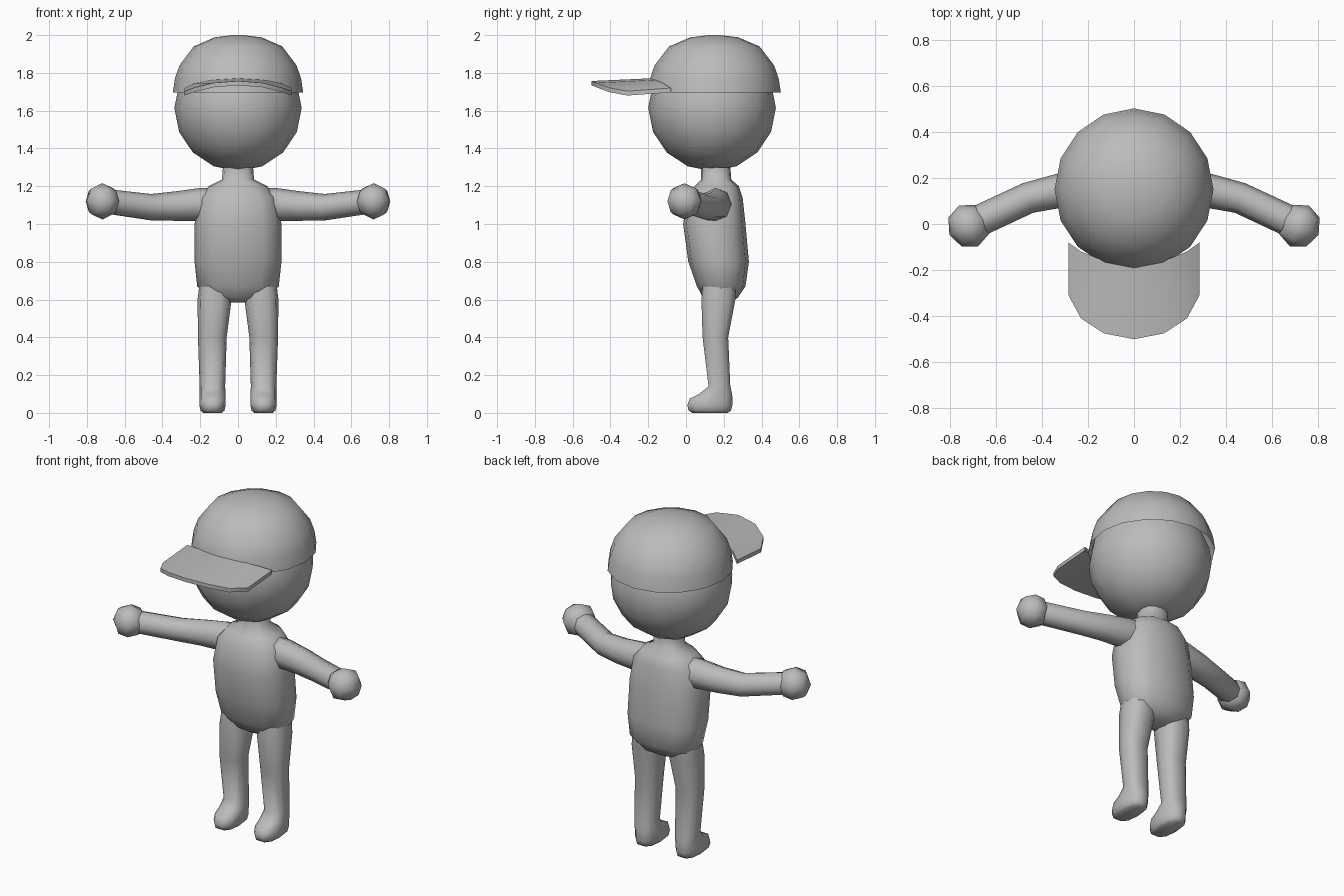
import bpy, bmesh, math
from mathutils import Vector, Matrix

if "Cube" in bpy.data.objects:
    bpy.data.objects.remove(bpy.data.objects["Cube"])

grey = bpy.data.materials.new("plain_grey")
grey.diffuse_color = (0.5, 0.5, 0.5, 1)
grey.use_nodes = True
grey.node_tree.nodes["Principled BSDF"].inputs["Base Color"].default_value = grey.diffuse_color


def finish(name, bm, angle=65, mirror=False):
    bmesh.ops.recalc_face_normals(bm, faces=bm.faces[:])
    me = bpy.data.meshes.new(name)
    bm.to_mesh(me)
    bm.free()
    me.materials.append(grey)
    me.shade_smooth()
    me.set_sharp_from_angle(angle=math.radians(angle))
    ob = bpy.data.objects.new(name, me)
    bpy.context.collection.objects.link(ob)
    if mirror:
        ob.modifiers.new("Mirror", 'MIRROR').use_mirror_merge = False
    return ob


def loft(rings, cap_start=True, cap_end=True):
    bm = bmesh.new()
    loops = [[bm.verts.new(p) for p in r] for r in rings]
    n = len(loops[0])
    for a, b in zip(loops, loops[1:]):
        for i in range(n):
            j = (i + 1) % n
            bm.faces.new((a[i], a[j], b[j], b[i]))
    if cap_start:
        bm.faces.new(loops[0])
    if cap_end:
        bm.faces.new(loops[-1])
    return bm


def oval(z, x0, x1, y0, y1, n=12, power=0.8):
    """Rounded-box section filling the given x and y range."""
    pts = []
    for i in range(n):
        a = math.tau * i / n
        c, s = math.cos(a), math.sin(a)
        u = math.copysign(abs(c) ** power, c) if abs(c) > 1e-6 else 0
        v = math.copysign(abs(s) ** power, s) if abs(s) > 1e-6 else 0
        pts.append(((x0 + x1) / 2 + u * (x1 - x0) / 2,
                    (y0 + y1) / 2 + v * (y1 - y0) / 2, z))
    return pts


def ball(name, n, radii, centre, turn=0, mirror=False):
    """Sphere made of a cube with n x n faces per side."""
    bm = bmesh.new()
    bmesh.ops.create_cube(bm, size=2)
    bmesh.ops.subdivide_edges(bm, edges=bm.edges[:], cuts=n - 1, use_grid_fill=True)
    rot = Matrix.Rotation(turn, 3, 'Z')
    for v in bm.verts:
        d = Vector([math.tan(c * math.pi / 4) for c in v.co]).normalized()
        v.co = rot @ Vector([d[k] * radii[k] for k in range(3)]) + Vector(centre)
    return finish(name, bm, 80, mirror)


# Head
ball("head", 4, (0.337, 0.338, 0.335), (0, 0.138, 1.615))

# Cap crown: open shell
crown = [(0.345, 1.697), (0.334, 1.77), (0.31, 1.84), (0.235, 1.94), (0.125, 1.988), (0.03, 2.0)]
rings = []
for r, z in crown:
    rings.append([(r * math.cos(math.tau * i / 16),
                   0.15 + 1.02 * r * math.sin(math.tau * i / 16), z) for i in range(16)])
finish("cap_crown", loft(rings, cap_start=False), 80)

# Cap visor: arched plate; columns are x, back y, back z, front y, front z
half = [(0.0, -0.17, 1.772, -0.5, 1.757), (0.13, -0.16, 1.763, -0.475, 1.747),
        (0.23, -0.12, 1.745, -0.41, 1.722), (0.284, -0.08, 1.72, -0.31, 1.703)]
cols = [(-x, *rest) for x, *rest in reversed(half[1:])] + half
t = 0.023
finish("cap_visor", loft([[(x, yb, zb), (x, yf, zf), (x, yf, zf - t), (x, yb, zb - t)]
                          for x, yb, zb, yf, zf in cols]), 35)

# Torso and neck
torso = [(1.30, .08, .08, .235), (1.235, .085, .08, .24), (1.20, .155, .045, .28),
         (1.14, .205, .005, .30), (1.0, .23, -.015, .315), (.8, .23, .012, .333),
         (.67, .216, .058, .315), (.61, .15, .09, .275), (.585, .06, .13, .23)]
finish("torso", loft([oval(z, -hx, hx, y0, y1) for z, hx, y0, y1 in torso]))

# Legs with feet
leg = [(.72, .04, .20, .09, .27), (.60, .034, .214, .078, .265), (.40, .06, .212, .085, .226),
       (.14, .068, .203, .117, .237), (.10, .066, .203, .065, .248), (.075, .065, .204, .015, .25),
       (.04, .065, .205, .002, .25), (.012, .072, .198, .01, .243), (0, .085, .185, .03, .225)]
finish("leg", loft([oval(*r, n=10) for r in leg]), 80, mirror=True)

# Arms: sections swept along a bent path; x, y, z, half width, half height
arm = [(.10, .16, 1.11, .085, .08), (.20, .158, 1.103, .082, .088), (.33, .143, 1.095, .074, .078),
       (.46, .113, 1.089, .068, .07), (.66, .02, 1.115, .068, .066), (.71, -.005, 1.12, .06, .06)]
rings = []
for k, (x, y, z, w, h) in enumerate(arm):
    a, b = arm[max(k - 1, 0)], arm[min(k + 1, len(arm) - 1)]
    side = Vector((a[1] - b[1], b[0] - a[0], 0)).normalized()
    rings.append([Vector((x, y, z)) + side * w * math.cos(math.tau * i / 8)
                  + Vector((0, 0, h * math.sin(math.tau * i / 8))) for i in range(8)])
finish("arm", loft(rings), 80, mirror=True)

# Hands
ball("hand", 2, (0.092, 0.098, 0.096), (0.718, -0.008, 1.12), math.radians(-25), mirror=True)
